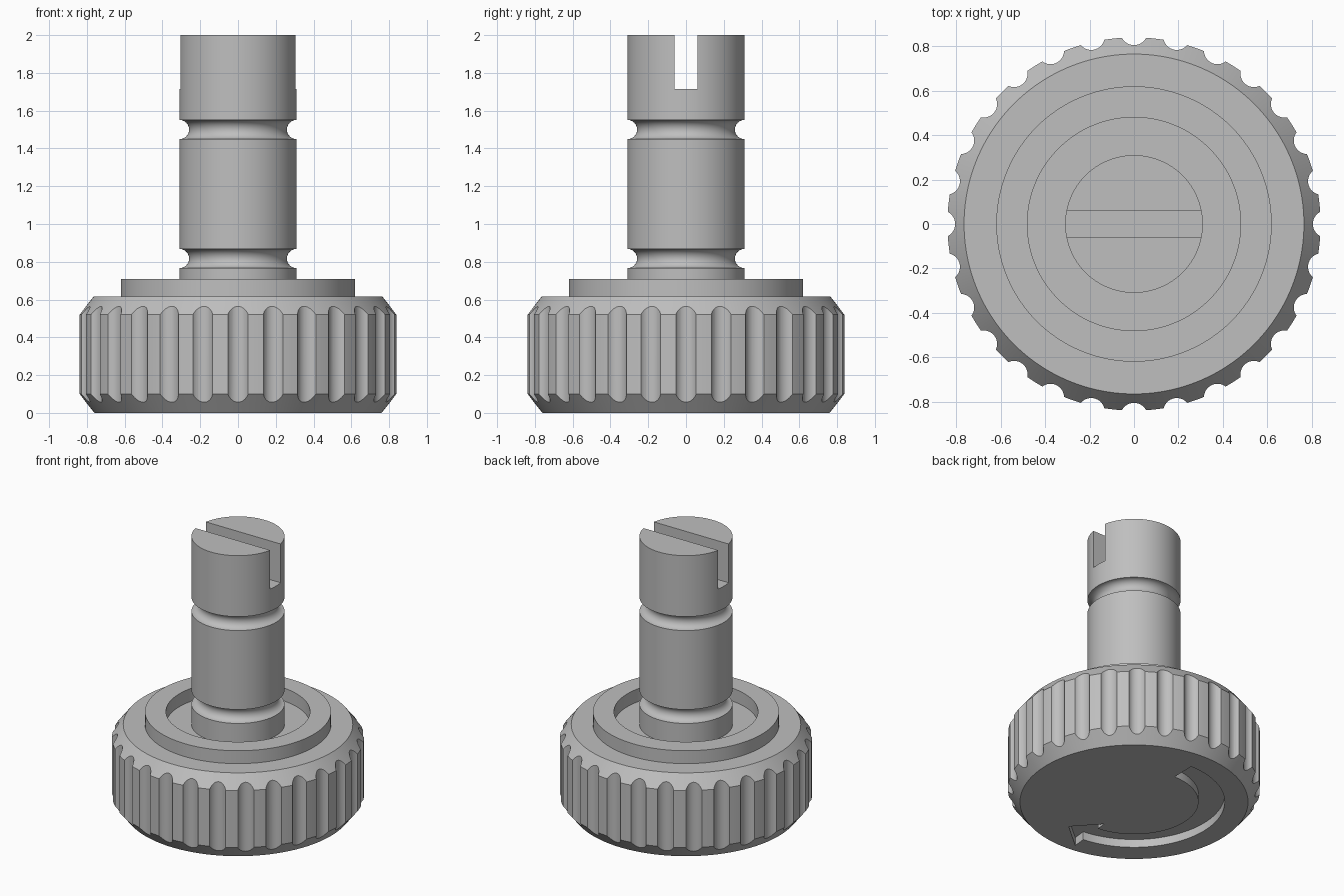
import bpy, bmesh
from math import sin, cos, pi, tau, radians

cube = bpy.data.objects.get("Cube")
if cube:
    bpy.data.objects.remove(cube, do_unlink=True)

# One grey metal for the whole part
grey = bpy.data.materials.new("plain_grey")
grey.use_nodes = True
grey.diffuse_color = (0.52, 0.52, 0.52, 1)
grey.node_tree.nodes["Principled BSDF"].inputs["Base Color"].default_value = grey.diffuse_color


def finish(name, bm):
    bmesh.ops.recalc_face_normals(bm, faces=bm.faces)
    mesh = bpy.data.meshes.new(name)
    bm.to_mesh(mesh)
    bm.free()
    mesh.materials.append(grey)
    obj = bpy.data.objects.new(name, mesh)
    bpy.context.collection.objects.link(obj)
    return obj


def lathe(name, profile, segments, closed=False):
    """Turn (radius, height) points about z; cap the ends or close the loop."""
    bm = bmesh.new()
    rings = [[bm.verts.new((r * cos(tau * i / segments), r * sin(tau * i / segments), z))
              for i in range(segments)] for r, z in profile]
    pairs = list(zip(rings, rings[1:]))
    if closed:
        pairs.append((rings[-1], rings[0]))
    else:
        bm.faces.new(rings[0])
        bm.faces.new(rings[-1])
    for low, high in pairs:
        for i in range(segments):
            j = (i + 1) % segments
            bm.faces.new((low[i], low[j], high[j], high[i]))
    return finish(name, bm)


def add_prism(bm, outline, z0, z1):
    """Extrude a flat outline of (x, y) points between two heights."""
    low = [bm.verts.new((x, y, z0)) for x, y in outline]
    high = [bm.verts.new((x, y, z1)) for x, y in outline]
    bm.faces.new(low)
    bm.faces.new(high)
    for i in range(len(low)):
        j = (i + 1) % len(low)
        bm.faces.new((low[i], low[j], high[j], high[i]))


def cut(obj, bm):
    """Subtract the cutter from the object and discard the cutter."""
    cutter = finish("cutter", bm)
    cutter.hide_render = True
    mod = obj.modifiers.new("cut", 'BOOLEAN')
    mod.operation = 'DIFFERENCE'
    mod.solver = 'EXACT'
    mod.object = cutter
    bpy.context.view_layer.objects.active = obj
    bpy.ops.object.modifier_apply(modifier=mod.name)
    bpy.data.objects.remove(cutter, do_unlink=True)


def polar(r, degrees):
    return r * cos(radians(degrees)), r * sin(radians(degrees))


# Chamfered grip knob
KNOB_TOP = 0.615
knob = lathe("grip_knob", [(0.76, 0), (0.84, 0.1), (0.84, 0.52), (0.765, KNOB_TOP)], 168)

# Scalloped flutes around the rim
FLUTES = 28
bm = bmesh.new()
for k in range(FLUTES):
    cx, cy = polar(0.866, 360 * k / FLUTES)
    add_prism(bm, [(cx + 0.061 * cos(tau * (i + 0.5) / 32), cy + 0.061 * sin(tau * (i + 0.5) / 32))
                   for i in range(32)], -0.1, 0.8)
cut(knob, bm)

# Curved turning arrow sunk into the underside
TAIL, NECK, TIP, STEPS = 89, 264, 283, 48
sweep = [TAIL + (NECK - TAIL) * i / STEPS for i in range(STEPS + 1)]
arrow = [polar(0.605, a) for a in sweep]
arrow += [polar(0.7, NECK), polar(0.545, TIP), polar(0.355, NECK)]
arrow += [polar(0.43, a) for a in reversed(sweep)]
bm = bmesh.new()
add_prism(bm, arrow, -0.1, 0.06)
cut(knob, bm)

# Raised collar on top of the knob
collar = lathe("raised_collar", [(0.62, 0.6), (0.62, 0.71), (0.48, 0.71), (0.48, 0.6)], 128, closed=True)

# Shaft with two round grooves
SHAFT, GROOVE = 0.31, 0.051
profile = [(SHAFT, 0.6)]
for middle in (0.817, 1.5):
    profile += [(SHAFT - GROOVE * sin(pi * i / 12), middle - GROOVE * cos(pi * i / 12))
                for i in range(13)]
profile.append((SHAFT, 2))
shaft = lathe("grooved_shaft", profile, 96)

# Driver slot across the shaft end
bm = bmesh.new()
add_prism(bm, [(-0.5, -0.06), (0.5, -0.06), (0.5, 0.06), (-0.5, 0.06)], 1.715, 2.1)
cut(shaft, bm)

# Smooth the round faces and keep the hard edges
for obj in (knob, collar, shaft):
    bpy.ops.object.select_all(action='DESELECT')
    obj.select_set(True)
    bpy.context.view_layer.objects.active = obj
    bpy.ops.object.shade_smooth_by_angle(angle=radians(30))
